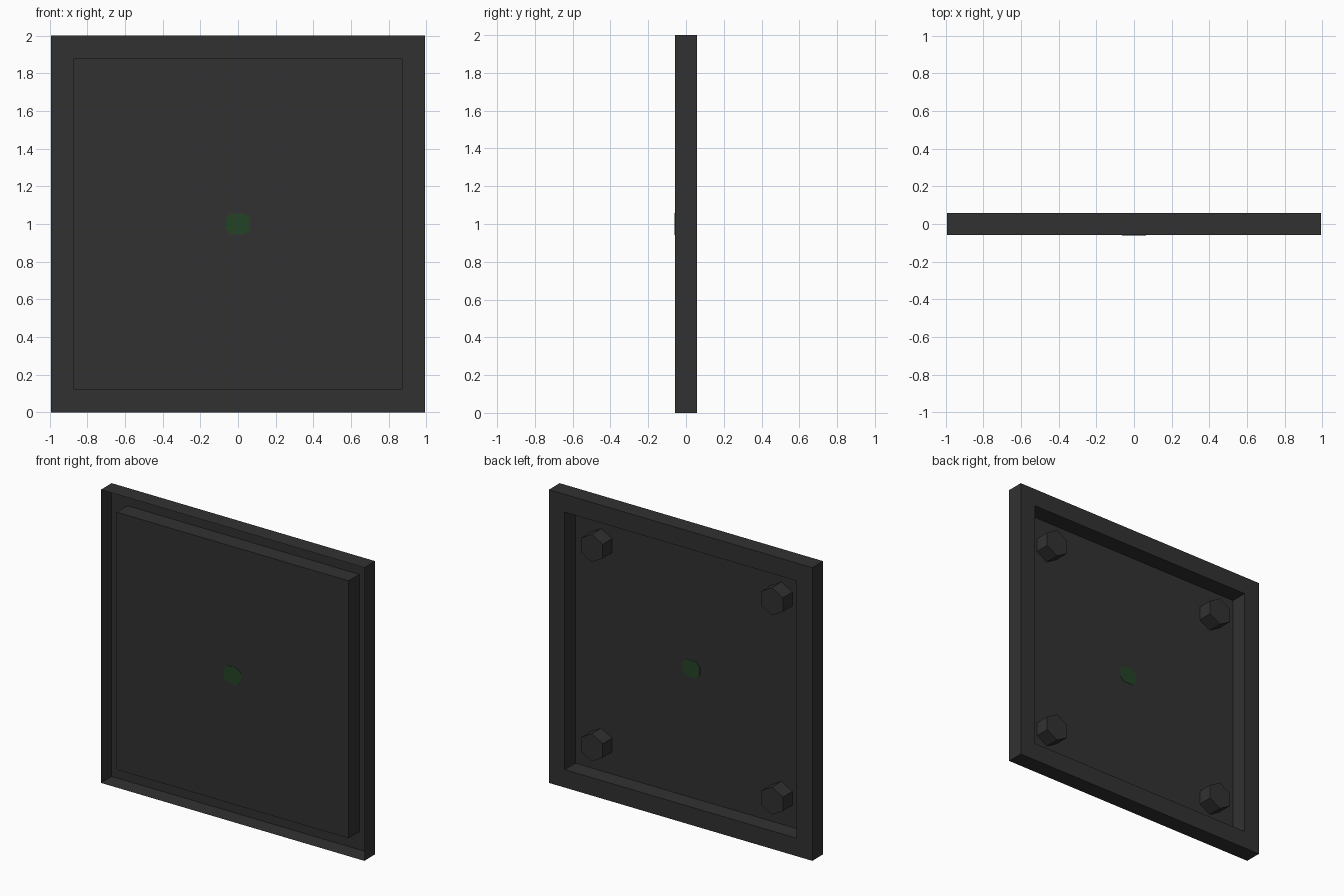
import bpy, bmesh, math

if "Cube" in bpy.data.objects:
    bpy.data.objects.remove(bpy.data.objects["Cube"])

HX, HY, H = 0.994, 0.058, 2.0      # outer half width, half depth, height
PX, PZ = 0.875, 0.878              # panel half width / half height
CZ = 1.0


def material(name, col):
    m = bpy.data.materials.new(name)
    m.diffuse_color = (*col, 1)
    m.use_nodes = True
    m.node_tree.nodes["Principled BSDF"].inputs["Base Color"].default_value = m.diffuse_color
    return m


dark = material("dark_grey", (0.031, 0.031, 0.031))
green = material("dark_green", (0.017, 0.057, 0.019))


def finish(name, bm, mat):
    me = bpy.data.meshes.new(name)
    bm.to_mesh(me)
    bm.free()
    me.materials.append(mat)
    ob = bpy.data.objects.new(name, me)
    bpy.context.collection.objects.link(ob)
    return ob


def rect(bm, hx, hz, y):
    return [bm.verts.new((sx * hx, y, CZ + sz * hz))
            for sx, sz in ((-1, -1), (1, -1), (1, 1), (-1, 1))]


def bridge(bm, a, b):
    for i in range(len(a)):
        j = (i + 1) % len(a)
        bm.faces.new((a[i], a[j], b[j], b[i]))


def prism(name, pts, y0, y1, mat):
    bm = bmesh.new()
    a = [bm.verts.new((x, y0, z)) for x, z in pts]
    b = [bm.verts.new((x, y1, z)) for x, z in pts]
    bm.faces.new(a)
    bm.faces.new(b[::-1])
    bridge(bm, b, a)
    bmesh.ops.recalc_face_normals(bm, faces=bm.faces)
    return finish(name, bm, mat)


# Folded sheet: outer rim, back border, recess walls and front panel
bm = bmesh.new()
loops = [rect(bm, HX, H / 2, -HY), rect(bm, HX, H / 2, HY),
         rect(bm, PX, PZ, HY), rect(bm, PX, PZ, -HY)]
for a, b in zip(loops, loops[1:]):
    bridge(bm, a, b)
bm.faces.new(loops[-1])
bmesh.ops.recalc_face_normals(bm, faces=bm.faces)
finish("folded_panel", bm, dark)

# Four hexagonal bolts in the back recess
R = 0.095
for sx in (-1, 1):
    for sz in (-1, 1):
        pts = [(sx * 0.68 + R * math.cos(math.radians(30 + 60 * i)),
                CZ + sz * 0.68 + R * math.sin(math.radians(30 + 60 * i)))
               for i in range(6)]
        prism("hex_bolt", pts, -HY + 0.001, 0.045, dark)

# Green indicator, visible on both sides of the panel
w, h, c = 0.064, 0.057, 0.029
pts = [(w, h - c), (w - c, h), (c - w, h), (-w, h - c),
       (-w, c - h), (c - w, -h), (w - c, -h), (w, c - h)]
prism("indicator", [(x, CZ + z) for x, z in pts], -HY - 0.002, -HY + 0.002, green)
